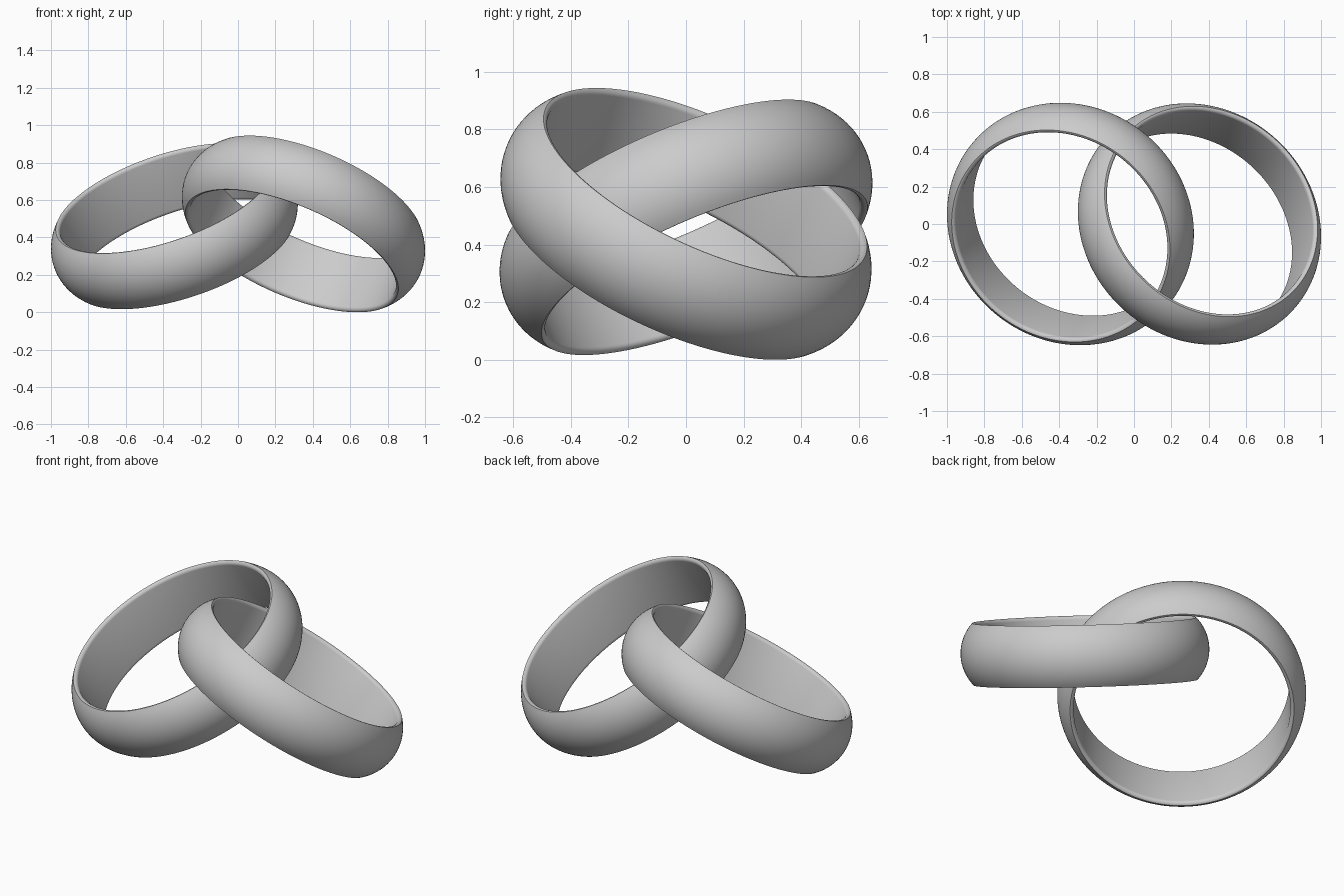
import bpy
import bmesh
from math import asin, sin, cos, pi, radians
from mathutils import Vector

cube = bpy.data.objects.get("Cube")
if cube:
    bpy.data.objects.remove(cube, do_unlink=True)

# Band dimensions
OUTER = 0.68      # radius at the middle of the band
EDGE = 0.612      # radius where the domed outside meets the rim
INNER = 0.592     # radius of the hole
HALF = 0.17       # half of the band width
STEPS = 144

# Polished grey metal
metal = bpy.data.materials.new("grey_metal")
metal.use_nodes = True
grey = (0.6, 0.6, 0.6, 1)
metal.diffuse_color = grey
metal.node_tree.nodes["Principled BSDF"].inputs["Base Color"].default_value = grey


def band_profile():
    """Closed cross-section: domed outside, rounded inner edges, flat inside."""
    drop = OUTER - EDGE
    dome = (HALF ** 2 + drop ** 2) / (2 * drop)
    limit = asin(HALF / dome)
    points = []
    for i in range(21):
        a = limit * (i / 10 - 1)
        points.append((OUTER - dome + dome * cos(a), dome * sin(a)))
    rim = EDGE - INNER
    fillet = [(EDGE - rim * sin(t), HALF - rim * (1 - cos(t)))
              for t in (i * pi / 12 for i in range(1, 7))]
    points += fillet
    points += [(r, -z) for r, z in reversed(fillet)]
    return points


def make_ring(name, centre, axis):
    bm = bmesh.new()
    verts = [bm.verts.new((r, 0, z)) for r, z in band_profile()]
    edges = [bm.edges.new((v, verts[i - 1])) for i, v in enumerate(verts)]
    bmesh.ops.spin(bm, geom=verts + edges, cent=(0, 0, 0), axis=(0, 0, 1),
                   angle=2 * pi, steps=STEPS)
    bmesh.ops.remove_doubles(bm, verts=bm.verts[:], dist=0.0002)
    bmesh.ops.recalc_face_normals(bm, faces=bm.faces[:])
    mesh = bpy.data.meshes.new(name)
    bm.to_mesh(mesh)
    bm.free()
    mesh.materials.append(metal)
    ring = bpy.data.objects.new(name, mesh)
    bpy.context.collection.objects.link(ring)
    ring.location = centre
    ring.rotation_mode = 'QUATERNION'
    ring.rotation_quaternion = Vector(axis).to_track_quat('Z', 'Y')
    bpy.ops.object.select_all(action='DESELECT')
    ring.select_set(True)
    bpy.context.view_layer.objects.active = ring
    bpy.ops.object.shade_smooth_by_angle(angle=radians(35))
    return ring


# Two interlinked rings leaning opposite ways
make_ring("right_ring", (-0.34, 0, 0.46), (-0.30, -0.377, 0.876))
make_ring("left_ring", (0.35, 0, 0.472), (0.365, 0.394, 0.843))
